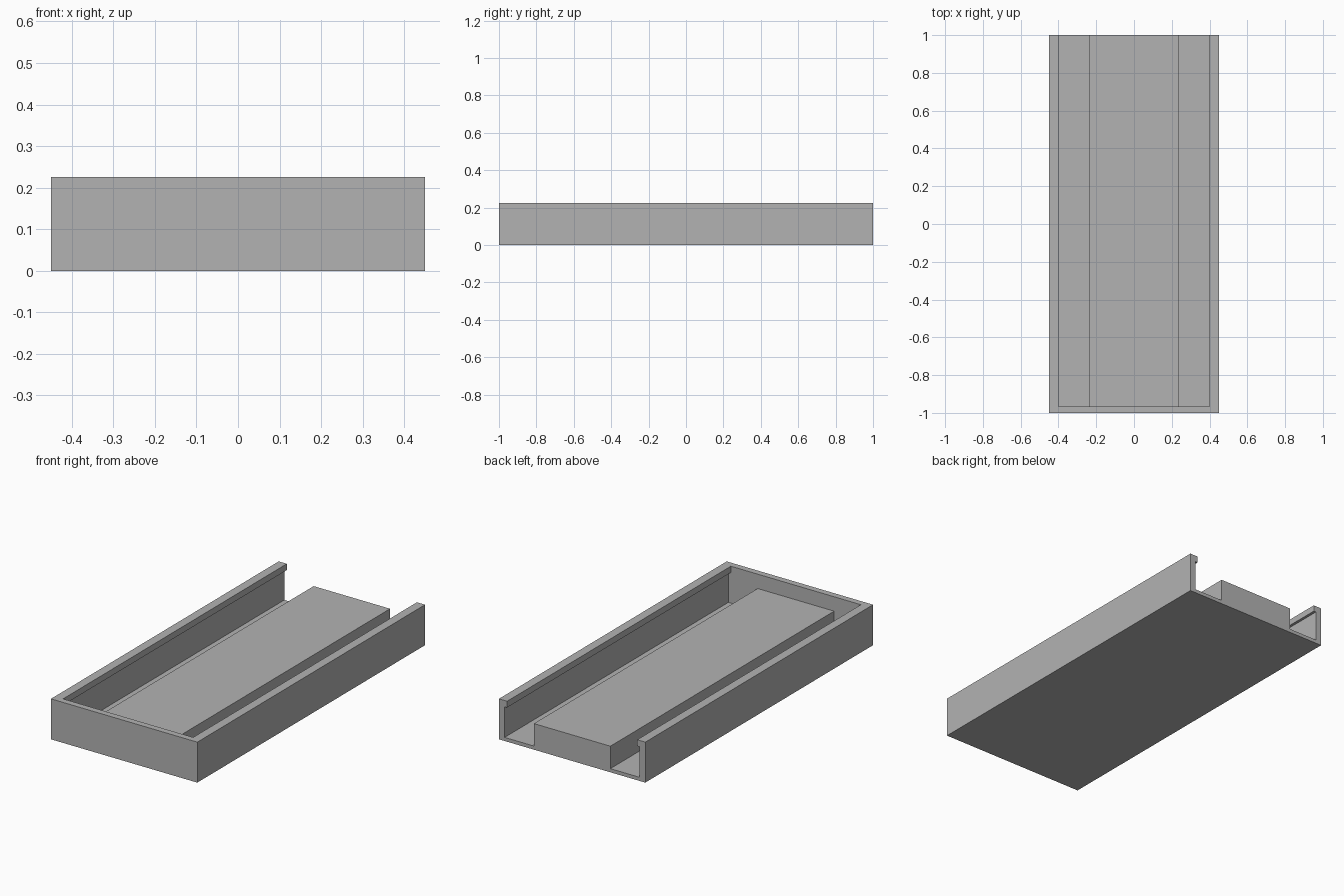
import bpy
import bmesh

W, H = 0.45, 0.225          # half width and height of the tray
WALL, LIP = 0.415, 0.40     # half widths inside the walls and between the lips
LIP_Z, FLOOR_Z = 0.19, 0.02
BED, BED_Z = 0.235, 0.145   # half width and top of the raised bed
FRONT = -0.965              # inner face of the closed front wall

cube = bpy.data.objects.get("Cube")
if cube:
    bpy.data.objects.remove(cube, do_unlink=True)

grey = bpy.data.materials.new("plain grey")
grey.use_nodes = True
colour = (0.45, 0.45, 0.45, 1)
grey.diffuse_color = colour
grey.node_tree.nodes["Principled BSDF"].inputs["Base Color"].default_value = colour


def extrude_profile(name, half, y0, y1):
    """Mirror a half profile of (x, z) points and extrude it along y."""
    points = half + [(-x, z) for x, z in reversed(half)]
    bm = bmesh.new()
    face = bm.faces.new([bm.verts.new((x, y0, z)) for x, z in points])
    result = bmesh.ops.extrude_face_region(bm, geom=[face])
    moved = [g for g in result["geom"] if isinstance(g, bmesh.types.BMVert)]
    bmesh.ops.translate(bm, verts=moved, vec=(0, y1 - y0, 0))
    bmesh.ops.recalc_face_normals(bm, faces=bm.faces)
    mesh = bpy.data.meshes.new(name)
    bm.to_mesh(mesh)
    bm.free()
    mesh.materials.append(grey)
    obj = bpy.data.objects.new(name, mesh)
    bpy.context.collection.objects.link(obj)
    return obj


# Solid tray block
tray = extrude_profile("sliding_tray", [(W, 0), (W, H)], -1, 1)

# Channel with side grooves under the lips, leaving the raised bed and open back
channel = extrude_profile(
    "channel_cutter",
    [(BED, BED_Z), (BED, FLOOR_Z), (WALL, FLOOR_Z),
     (WALL, LIP_Z), (LIP, LIP_Z), (LIP, H + 0.1)],
    FRONT, 1.1)
channel.hide_render = True

cut = tray.modifiers.new("channel", "BOOLEAN")
cut.operation = "DIFFERENCE"
cut.solver = "EXACT"
cut.object = channel
bpy.context.view_layer.objects.active = tray
bpy.ops.object.modifier_apply(modifier=cut.name)
bpy.data.objects.remove(channel, do_unlink=True)
